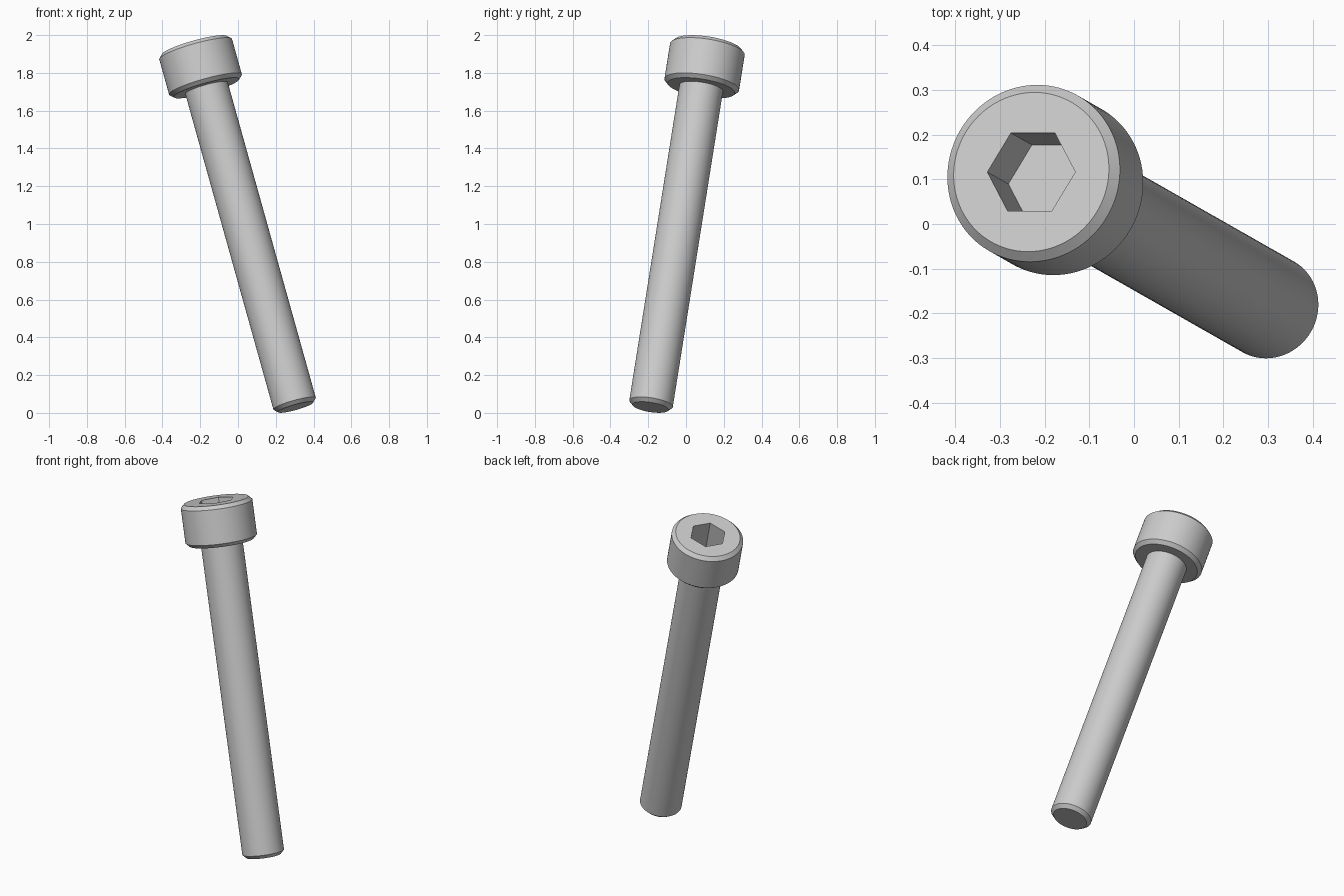
import bpy
import bmesh
from math import pi, radians
from mathutils import Matrix, Euler

cube = bpy.data.objects.get("Cube")
if cube:
    bpy.data.objects.remove(cube, do_unlink=True)

LENGTH = 2.011
HEAD_HEIGHT = 0.236
HEAD_R = 0.2
SHANK_R = 0.1165
CHAMFER = 0.02
SOCKET_R = 0.102
SOCKET_DEPTH = 0.177

# Bolt frame: origin at the tip, leaning left and back
TILT = Matrix.Translation((0.305, -0.188, 0.03)) @ Euler(
    (radians(-8.7), radians(-15.6), 0)).to_matrix().to_4x4()

steel = bpy.data.materials.new("grey steel")
steel.use_nodes = True
GREY = (0.6, 0.6, 0.6, 1)
steel.diffuse_color = GREY
steel.node_tree.nodes["Principled BSDF"].inputs["Base Color"].default_value = GREY


def add_object(name, bm):
    bmesh.ops.recalc_face_normals(bm, faces=bm.faces)
    mesh = bpy.data.meshes.new(name)
    bm.to_mesh(mesh)
    bm.free()
    mesh.materials.append(steel)
    obj = bpy.data.objects.new(name, mesh)
    bpy.context.collection.objects.link(obj)
    obj.matrix_world = TILT
    return obj


def lathe(name, profile, sides=96):
    """Turn (radius, height) points about z and close both ends."""
    bm = bmesh.new()
    verts = [bm.verts.new((r, 0, z)) for r, z in profile]
    edges = [bm.edges.new(pair) for pair in zip(verts, verts[1:])]
    bmesh.ops.spin(bm, geom=verts + edges, cent=(0, 0, 0), axis=(0, 0, 1),
                   angle=2 * pi, steps=sides, use_merge=False)
    bmesh.ops.remove_doubles(bm, verts=bm.verts, dist=1e-5)
    bmesh.ops.holes_fill(bm, edges=[e for e in bm.edges if e.is_boundary], sides=0)
    return add_object(name, bm)


def select_only(obj):
    bpy.ops.object.select_all(action='DESELECT')
    obj.select_set(True)
    bpy.context.view_layer.objects.active = obj


# Shank with chamfered tip, running a little way into the head
under = LENGTH - HEAD_HEIGHT
shank = lathe("shank", [(SHANK_R - CHAMFER, 0), (SHANK_R, CHAMFER),
                        (SHANK_R, under + 0.02)])

# Cylindrical head, chamfered at both rims
head = lathe("head", [(HEAD_R - CHAMFER, under), (HEAD_R, under + CHAMFER),
                      (HEAD_R, LENGTH - CHAMFER), (HEAD_R - CHAMFER, LENGTH)])

# Hexagonal socket cut into the head
bm = bmesh.new()
bmesh.ops.create_cone(bm, cap_ends=True, segments=6, radius1=SOCKET_R,
                      radius2=SOCKET_R, depth=2 * SOCKET_DEPTH,
                      matrix=Matrix.Translation((0, 0, LENGTH)))
# Turn the prism so that two corners lie on the x axis
if not any(abs(v.co.y) < 1e-4 for v in bm.verts):
    bmesh.ops.rotate(bm, verts=bm.verts, cent=(0, 0, 0),
                     matrix=Matrix.Rotation(pi / 6, 3, 'Z'))
cutter = add_object("socket_cutter", bm)
cutter.hide_render = True

bpy.context.view_layer.update()
cut = head.modifiers.new("socket", 'BOOLEAN')
cut.operation = 'DIFFERENCE'
cut.solver = 'EXACT'
cut.object = cutter
select_only(head)
bpy.ops.object.modifier_apply(modifier=cut.name)
bpy.data.objects.remove(cutter, do_unlink=True)

# Smooth round walls, sharp chamfers and socket edges
for part in (shank, head):
    select_only(part)
    bpy.ops.object.shade_smooth_by_angle(angle=radians(25))
